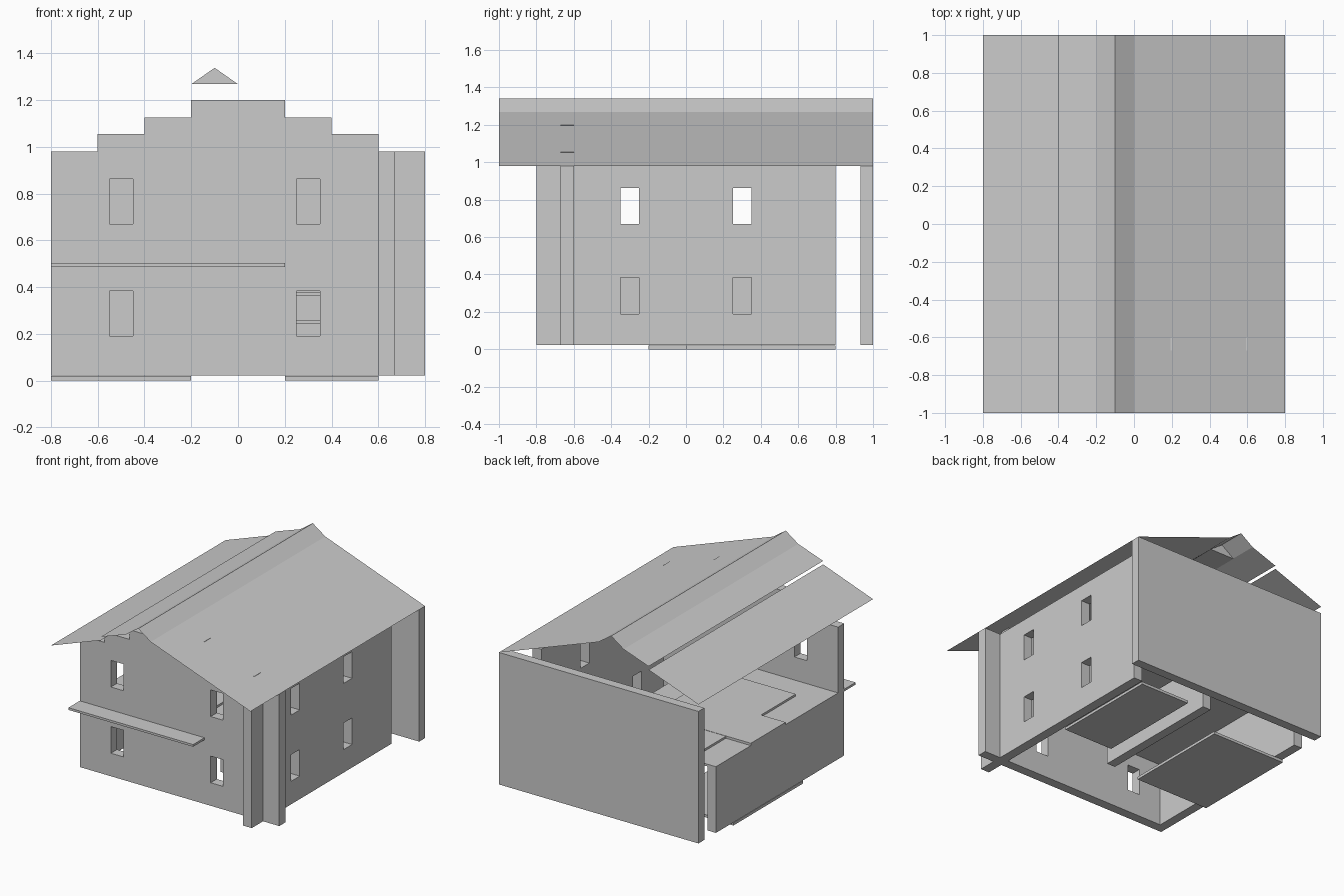
import bpy, bmesh

if "Cube" in bpy.data.objects:
    bpy.data.objects.remove(bpy.data.objects["Cube"])

Z0, Z1, ZT = 0.023, 0.487, 0.98   # ground floor top, upper floor underside, wall top


def finish(name, bm):
    bmesh.ops.recalc_face_normals(bm, faces=bm.faces)
    me = bpy.data.meshes.new(name)
    bm.to_mesh(me)
    bm.free()
    ob = bpy.data.objects.new(name, me)
    bpy.context.collection.objects.link(ob)
    return ob


def add_box(bm, x, y, z):
    vs = bmesh.ops.create_cube(bm, size=1)["verts"]
    for v in vs:
        for i, (a, b) in enumerate((x, y, z)):
            v.co[i] = b if v.co[i] > 0 else a


def box(name, x, y, z):
    bm = bmesh.new()
    add_box(bm, x, y, z)
    return finish(name, bm)


def prism(name, profile, y0, y1):
    """Extrude an x-z outline along y."""
    bm = bmesh.new()
    face = bm.faces.new([bm.verts.new((x, y0, z)) for x, z in profile])
    ext = bmesh.ops.extrude_face_region(bm, geom=[face])["geom"]
    bmesh.ops.translate(bm, vec=(0, y1 - y0, 0),
                        verts=[g for g in ext if isinstance(g, bmesh.types.BMVert)])
    return finish(name, bm)


def sheet(name, profile):
    """Thin roof sheet following an x-z line over the full length."""
    bm = bmesh.new()
    rows = [[bm.verts.new((x, y, z)) for y in (-1, 1)] for x, z in profile]
    for a, b in zip(rows, rows[1:]):
        bm.faces.new((a[0], b[0], b[1], a[1]))
    return finish(name, bm)


def cut_windows(wall, boxes):
    bm = bmesh.new()
    for b in boxes:
        add_box(bm, *b)
    cutter = finish(wall.name + "_window_cutter", bm)
    mod = wall.modifiers.new("windows", "BOOLEAN")
    mod.operation, mod.solver, mod.object = "DIFFERENCE", "EXACT", cutter
    bpy.context.view_layer.update()
    me = bpy.data.meshes.new_from_object(
        wall.evaluated_get(bpy.context.evaluated_depsgraph_get()))
    wall.modifiers.clear()
    wall.data = me
    bpy.data.objects.remove(cutter)


# Front wall with stepped gable
half = [(0.8, Z0), (0.8, ZT), (0.6, ZT), (0.6, 1.055), (0.4, 1.055),
        (0.4, 1.125), (0.2, 1.125), (0.2, 1.2)]
front = prism("front_wall", half + [(-x, z) for x, z in reversed(half)], -0.67, -0.6)
levels = [(0.19, 0.383), (0.67, 0.863)]
cut_windows(front, [((x, x + 0.1), (-0.75, -0.5), z) for x in (-0.55, 0.25) for z in levels])

# Side, back and partition walls
right = box("right_wall", (0.6, 0.67), (-0.8, 0.8), (Z0, ZT))
cut_windows(right, [((0.5, 0.75), (y, y + 0.1), z) for y in (-0.35, 0.25) for z in levels])
box("back_wall", (-0.8, 0.8), (0.933, 1.0), (Z0, ZT))
box("left_low_wall", (-0.8, -0.733), (-0.6, 0.8), (Z0, Z1))
box("partition_wall", (0.0, 0.067), (-0.2, 0.8), (Z0, Z1))

# Floor panels on the ground and the upper level
box("ground_panel_right", (0.2, 0.6), (0.0, 0.8), (0, 0.02))
box("ground_panel_left", (-0.8, -0.2), (-0.2, 0.6), (0, 0.02))
box("upper_floor", (-0.8, 0.2), (-0.8, 0.8), (Z1, 0.503))
box("upper_panel_large", (-0.6, 0.0), (-0.4, 0.8), (0.503, 0.518))
box("upper_panel_small", (-0.8, -0.4), (0.0, 0.4), (0.503, 0.52))

# Stair treads
for i, y in enumerate((0.4, 0.6)):
    top = 0.26 + 0.12 * i
    box(f"stair_tread_{i + 1}", (0.2, 0.6), (y, y + 0.25 - 0.05 * i), (top - 0.017, top))

# Roof sheets and ridge filler
sheet("main_roof", [(0.8, 0.98), (0, 1.27), (-0.1, 1.34), (-0.2, 1.27), (-0.4, 1.2)])
sheet("lower_left_roof", [(-0.8, 1.03), (-0.4, 1.175)])
prism("ridge_filler", [(-0.2, 1.268), (0, 1.268), (-0.1, 1.338)], -0.8, 0.8)
